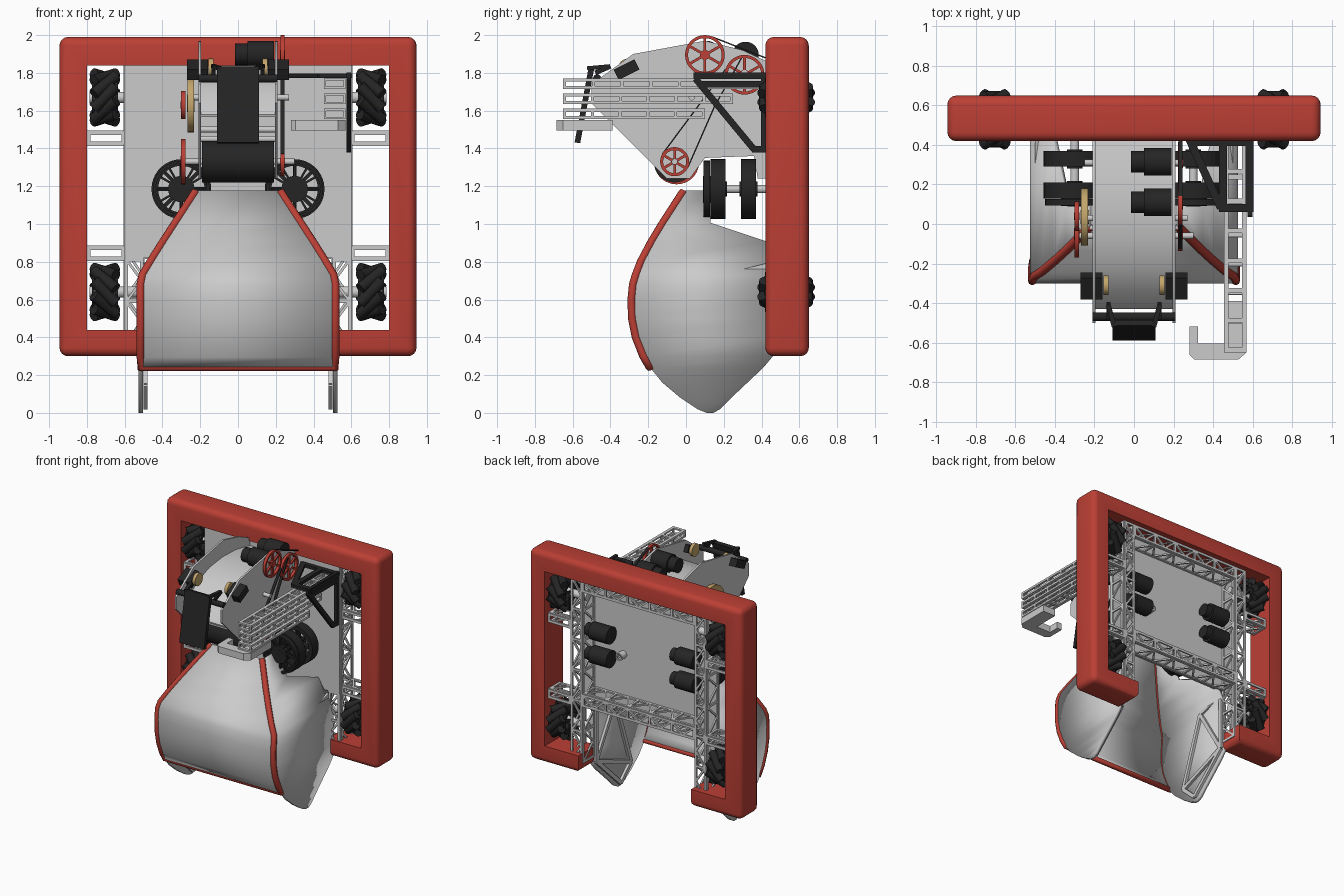
import bpy, bmesh
from math import pi, cos, sin, radians
from mathutils import Vector as V, Matrix as M

if "Cube" in bpy.data.objects:
    bpy.data.objects.remove(bpy.data.objects["Cube"])


def mat(name, c):
    m = bpy.data.materials.new(name)
    m.diffuse_color = (*c, 1)
    m.use_nodes = True
    m.node_tree.nodes["Principled BSDF"].inputs["Base Color"].default_value = m.diffuse_color
    return m


RED, BLACK, GOLD = mat("red", (.5, .05, .035)), mat("black", (.018, .018, .018)), mat("brass", (.55, .38, .15))
AX = {'x': V((1, 0, 0)), 'y': V((0, 1, 0)), 'z': V((0, 0, 1))}


def done(bm, name, m=None, angle=35):
    bmesh.ops.recalc_face_normals(bm, faces=bm.faces)
    me = bpy.data.meshes.new(name)
    bm.to_mesh(me)
    bm.free()
    ob = bpy.data.objects.new(name, me)
    bpy.context.collection.objects.link(ob)
    if m:
        me.materials.append(m)
    bpy.ops.object.select_all(action='DESELECT')
    ob.select_set(True)
    bpy.context.view_layer.objects.active = ob
    bpy.ops.object.shade_smooth_by_angle(angle=radians(angle))
    return ob


def box(bm, lo, hi):
    lo, hi = V(lo), V(hi)
    bmesh.ops.create_cube(bm, size=1, matrix=M.Translation((lo + hi) / 2) @ M.Diagonal((*(hi - lo), 1)))


def bar(bm, p, q, n, w, t):
    # box from p to q, thickness t along n, width w across
    p, q, n = V(p), V(q), V(n)
    d = (q - p).normalized()
    s = d.cross(n).normalized()
    r = M((s, s.cross(d), d)).transposed().to_4x4()
    bmesh.ops.create_cube(bm, size=1, matrix=M.Translation((p + q) / 2) @ r @ M.Diagonal((w, t, (q - p).length, 1)))


def rod(bm, p, q, r, seg=20):
    p, q = V(p), V(q)
    d = q - p
    bmesh.ops.create_cone(bm, cap_ends=True, segments=seg, radius1=r, radius2=r, depth=d.length,
                          matrix=M.Translation((p + q) / 2) @ d.to_track_quat('Z', 'Y').to_matrix().to_4x4())


def prism(bm, pts, axis, a, b):
    mk = {'x': lambda u, v: (a, u, v), 'y': lambda u, v: (u, a, v), 'z': lambda u, v: (u, v, a)}[axis]
    f = bm.faces.new([bm.verts.new(mk(*p)) for p in pts])
    ex = bmesh.ops.extrude_face_region(bm, geom=[f])
    bmesh.ops.translate(bm, vec=AX[axis] * (b - a), verts=[g for g in ex['geom'] if isinstance(g, bmesh.types.BMVert)])


def spoked(bm, c, axis, r, rim, depth, n=6, w=.02, seg=36):
    # rim ring, spokes and hub
    c, a = V(c), AX[axis]
    u = AX['z'].copy() if axis != 'z' else AX['x'].copy()
    v = a.cross(u)
    rings = []
    for k in range(seg):
        d = u * cos(2 * pi * k / seg) + v * sin(2 * pi * k / seg)
        rings.append([bm.verts.new(c + d * rr + a * h) for rr, h in
                      ((r, -depth / 2), (r, depth / 2), (r - rim, depth / 2), (r - rim, -depth / 2))])
    for k in range(seg):
        A, B = rings[k], rings[(k + 1) % seg]
        for j in range(4):
            bm.faces.new((A[j], B[j], B[(j + 1) % 4], A[(j + 1) % 4]))
    for k in range(n):
        d = u * cos(2 * pi * k / n) + v * sin(2 * pi * k / n)
        bar(bm, c, c + d * (r - rim / 2), a, w, depth * .7)
    rod(bm, c - a * depth * .6, c + a * depth * .6, r * .25)


def ladder(bm, o, u, v, W, n, t=.012, c=.018, zig=True):
    # flat plate with windows: two chords, rungs and optional diagonals
    o, u, v = V(o), V(u), V(v).normalized()
    nrm = u.cross(v).normalized()
    ud = u.normalized()
    for s in (c / 2, W - c / 2):
        bar(bm, o + v * s, o + v * s + u, nrm, c, t)
    for k in range(n + 1):
        p = o + ud * (c / 2) + (u - ud * c) * (k / n)
        if not zig or k in (0, n) or k % 2 == 0:
            bar(bm, p, p + v * W, nrm, c, t)
        if zig and k < n:
            q = p + (u - ud * c) / n
            a, b = (c / 2, W - c / 2) if k % 2 else (W - c / 2, c / 2)
            bar(bm, p + v * a, q + v * b, nrm, c * .8, t)


# bumper frame, open at the bottom middle
bm = bmesh.new()
half = [(.5, .44), (.5, .3), (.945, .3), (.945, 1.99)]
inner = [(.8, 1.84), (.8, .44)]
outline = half + [(-x, z) for x, z in half[::-1]] + [(-x, z) for x, z in inner[::-1]] + inner
prism(bm, outline, 'y', .42, .65)
out = lambda v: abs(v.co.x) > .94 or v.co.z > 1.98 or v.co.z < .31
bmesh.ops.bevel(bm, geom=[e for e in bm.edges if all(map(out, e.verts))], offset=.045, segments=4, profile=.5, affect='EDGES')
done(bm, "bumper", RED)

# chassis plate, lattice rails and bumper brackets
bm = bmesh.new()
box(bm, (-.6, .43, .82), (.6, .45, 1.84))
done(bm, "chassis_plate")
bm = bmesh.new()
for s in (-1, 1):
    for x in (.5, .6):
        ladder(bm, (s * x, .45, .36), (0, 0, 1.48), (0, 1, 0), .15, 12)
    ladder(bm, (s * .5, .6, .36), (0, 0, 1.48), (s, 0, 0), .1, 12)
    ladder(bm, (s * .5, .44, .36), (0, 0, .46), (s, 0, 0), .1, 4)
    for z in (.81, 1.42):
        for y in (.46, .6):
            ladder(bm, (s * .6, y, z), (s * .2, 0, 0), (0, 0, 1), .07, 1, zig=False)
        for zz in (z, z + .07):
            ladder(bm, (s * .6, .46, zz), (s * .2, 0, 0), (0, 1, 0), .14, 2)
for z in (.82, 1.74):
    ladder(bm, (-.5, .6, z), (1, 0, 0), (0, 0, 1), .1, 10)
    for zz in (z, z + .1):
        ladder(bm, (-.5, .45, zz), (1, 0, 0), (0, 1, 0), .15, 10)
done(bm, "lattice_rails")

# roller wheels
for sx in (-1, 1):
    for z, sz in ((1.67, 1), (.64, -1)):
        bm = bmesh.new()
        c = V((sx * .705, .53, z))
        for k in range(10):
            a = 2 * pi * k / 10
            rad, tan = V((0, cos(a), sin(a))), V((0, -sin(a), cos(a)))
            d = (V((1, 0, 0)) + tan * sx * sz).normalized() * .083
            rod(bm, c + rad * .112 - d, c + rad * .112 + d, .031, 12)
        for h in (-.062, .062):
            spoked(bm, c + V((h, 0, 0)), 'x', .115, .03, .014, 5, .025, 24)
        done(bm, "roller_wheel", BLACK)
bm = bmesh.new()
for sx in (-1, 1):
    for z in (1.67, .64):
        rod(bm, (sx * .5, .53, z), (sx * .785, .53, z), .03)
done(bm, "axles")

# rear drive motors
bm = bmesh.new()
for x in (-.36, .4):
    for z in (1.22, 1.41):
        rod(bm, (x - .1, .52, z), (x + .06, .52, z), .068, 28)
        rod(bm, (x + .06, .52, z), (x + .11, .52, z), .05, 28)
done(bm, "drive_motors", BLACK)
bm = bmesh.new()
spoked(bm, (.24, .48, 1.25), 'y', .03, .01, .06, 0)
done(bm, "rear_ring")

# collector bucket: rows of z, half width, front y, back y
rows = [(0, .515, .11, .145), (.02, .515, .06, .18), (.08, .515, -.03, .24), (.16, .515, -.125, .325),
        (.24, .515, -.19, .41), (.3, .515, -.225, .46), (.4, .515, -.265, .46), (.5, .515, -.285, .46),
        (.6, .515, -.288, .46), (.68, .515, -.28, .46), (.73, .505, -.265, .46), (.8, .463, -.238, .46), (.9, .4, -.185, .43),
        (1.0, .335, -.125, .13), (1.17, .225, -.015, .13)]
for name in ("bucket_front", "bucket_sides"):
    bm = bmesh.new()
    for s in ((1,) if name == "bucket_front" else (-1, 1)):
        prev = None
        for z, x, f, b in (rows[4:] if name == "bucket_front" else rows):
            ends = ((-x, f, z), (x, f, z)) if name == "bucket_front" else ((s * x, f, z), (s * x, b, z))
            cur = [bm.verts.new(p) for p in ends]
            if prev:
                bm.faces.new((prev[0], prev[1], cur[1], cur[0]))
            prev = cur
    ob = done(bm, name, None, 40)
    md = ob.modifiers.new("thickness", 'SOLIDIFY')
    md.thickness, md.offset = .025, 0

# red edging of the bucket
path = [(-x, f, z) for z, x, f, b in rows[:3:-1]] + [(x, f, z) for z, x, f, b in rows[4:]]
cu = bpy.data.curves.new("bucket_edging", 'CURVE')
cu.dimensions, cu.bevel_depth, cu.bevel_resolution, cu.use_fill_caps = '3D', .022, 2, True
sp = cu.splines.new('POLY')
sp.points.add(len(path) - 1)
for p, co in zip(sp.points, path):
    p.co = (*co, 1)
cu.materials.append(RED)
bpy.context.collection.objects.link(bpy.data.objects.new("bucket_edging", cu))

# lattice ribs inside the bucket walls
bm = bmesh.new()
loop = [(.13, .03), (.44, .32), (.44, .78), (.2, .72), (.0, .15)]
for s in (-1, 1):
    P = [V((s * .49, y, z)) for y, z in loop]
    for a, b in ((0, 1), (1, 2), (2, 3), (3, 4), (4, 0), (4, 1), (1, 3)):
        bar(bm, P[a], P[b], (1, 0, 0), .03, .02)
done(bm, "bucket_ribs")

# intake wheels with spoked front discs
for s in (-1, 1):
    bm = bmesh.new()
    for y in (.17, .33):
        spoked(bm, (s * .3, y, 1.185), 'y', .158, .035, .08, 8)
    spoked(bm, (s * .3, .11, 1.185), 'y', .15, .015, .035, 12, .012)
    rod(bm, (s * .3, .09, 1.185), (s * .3, .13, 1.185), .07)
    done(bm, "intake_wheels", BLACK)
    bm = bmesh.new()
    rod(bm, (s * .3, .1, 1.185), (s * .3, .44, 1.185), .022)
    done(bm, "intake_shaft")

# tower side plates, hood and cross shafts
side = [(.43, 1.86), (.3, 1.92), (.1, 1.97), (-.28, 1.9), (-.5, 1.74), (-.5, 1.64), (-.17, 1.31), (-.1, 1.24), (.02, 1.24),
        (.1, 1.35), (.36, 1.36), (.38, 1.24), (.43, 1.24)]
bm = bmesh.new()
for s in (-1, 1):
    prism(bm, side, 'x', s * .195, s * .21)
done(bm, "tower_plates")
bm = bmesh.new()
arc = [(.43, 1.8), (.25, 1.835), (.08, 1.84), (-.08, 1.82), (-.22, 1.77), (-.34, 1.69), (-.43, 1.58)]
prism(bm, arc + [(y + .004, z - .014) for y, z in arc[::-1]], 'x', -.2, .2)
done(bm, "hood")
bm = bmesh.new()
for y, z, w in ((.03, 1.67, .27), (-.06, 1.33, .3), (-.3, 1.5, .2), (.31, 1.8, .25), (.3, 1.45, .2)):
    rod(bm, (-w, y, z), (w, y, z), .016)
done(bm, "cross_shafts")
bm = bmesh.new()
rod(bm, (-.19, -.06, 1.33), (.19, -.06, 1.33), .11, 36)
done(bm, "launch_drum", BLACK)

# top motors
bm = bmesh.new()
for y, z in ((.315, 1.895), (.11, 1.9)):
    rod(bm, (.05, y, z), (.19, y, z), .07, 28)
    rod(bm, (-.015, y, z), (.05, y, z), .055, 28)
done(bm, "launcher_motors", BLACK)

# pulleys and belts
for c, r in (((.235, .1, 1.895), .105), ((.235, .31, 1.79), .105), ((.235, -.06, 1.33), .077), ((-.29, -.05, 1.33), .12),
             ((-.29, .04, 1.63), .075)):
    bm = bmesh.new()
    spoked(bm, c, 'x', r, .016, .022, 6, .014)
    done(bm, "pulley", RED)
bm = bmesh.new()
spoked(bm, (-.25, .035, 1.63), 'x', .145, .05, .035, 5, .035)
done(bm, "brass_gear", GOLD)
bm = bmesh.new()
for p, q in (((.14, 1.99), (.42, 1.88)), ((.21, 1.82), (-.125, 1.37)), ((.15, 1.62), (.01, 1.3)), ((.3, 1.89), (.15, 1.62))):
    bar(bm, (.235, *p), (.235, *q), (1, 0, 0), .007, .02)
done(bm, "belts", BLACK)

# flap servos, couplings and flap
bm = bmesh.new()
for s in (-1, 1):
    bar(bm, (s * .215, -.37, 1.79), (s * .215, -.26, 1.845), (1, 0, 0), .06, .11)
    bar(bm, (s * .13, -.48, 1.8), (s * .13, -.4, 1.835), (1, 0, 0), .025, .02)
    bar(bm, (s * .13, -.41, 1.835), (s * .1, -.52, 1.825), (0, 0, 1), .025, .02)
rod(bm, (-.21, -.47, 1.77), (.21, -.47, 1.77), .022)
bar(bm, (0, -.5, 1.83), (0, -.575, 1.43), (1, 0, 0), .03, .22)
done(bm, "aiming_flap", BLACK)
bm = bmesh.new()
for s in (-1, 1):
    rod(bm, (s * .13, -.31, 1.825), (s * .155, -.31, 1.825), .05, 16)
done(bm, "couplings", GOLD)

# climbing arm slides and hook
bm = bmesh.new()
for i, z in enumerate((1.555, 1.635, 1.715)):
    y1 = (.1, .25, .43)[i]
    u = (0, y1 + .65, 0)
    for zz in (z + .006, z + .05):
        ladder(bm, (.455, -.65, zz), u, (1, 0, 0), .115, 5 + i, .012, .024, False)
    for x in (.461, .564):
        ladder(bm, (x, -.65, z), u, (0, 0, 1), .055, 5 + i, .012, .016, False)
done(bm, "arm_slides")
bm = bmesh.new()
prism(bm, [(.28, -.52), (.28, -.66), (.305, -.685), (.53, -.685), (.57, -.65), (.57, -.39), (.455, -.39), (.455, -.605),
           (.325, -.605), (.325, -.52)], 'z', 1.495, 1.55)
done(bm, "arm_hook")

# black triangular arm bracket
bm = bmesh.new()
for a, b in (((.04, 1.785), (.43, 1.785)), ((.05, 1.77), (.36, 1.395)), ((.35, 1.395), (.43, 1.395)), ((.415, 1.38), (.415, 1.79)),
             ((.06, 1.74), (.42, 1.74))):
    bar(bm, (.587, *a), (.587, *b), (1, 0, 0), .035, .025)
for p, q in (((.585, .06), (.585, .43)), ((.45, .06), (.45, .43)), ((.44, .08), (.6, .08)), ((.44, .08), (.28, .43)),
             ((.28, .415), (.6, .415))):
    bar(bm, (*p, 1.785), (*q, 1.785), (0, 0, 1), .04, .025)
done(bm, "arm_bracket", BLACK)
